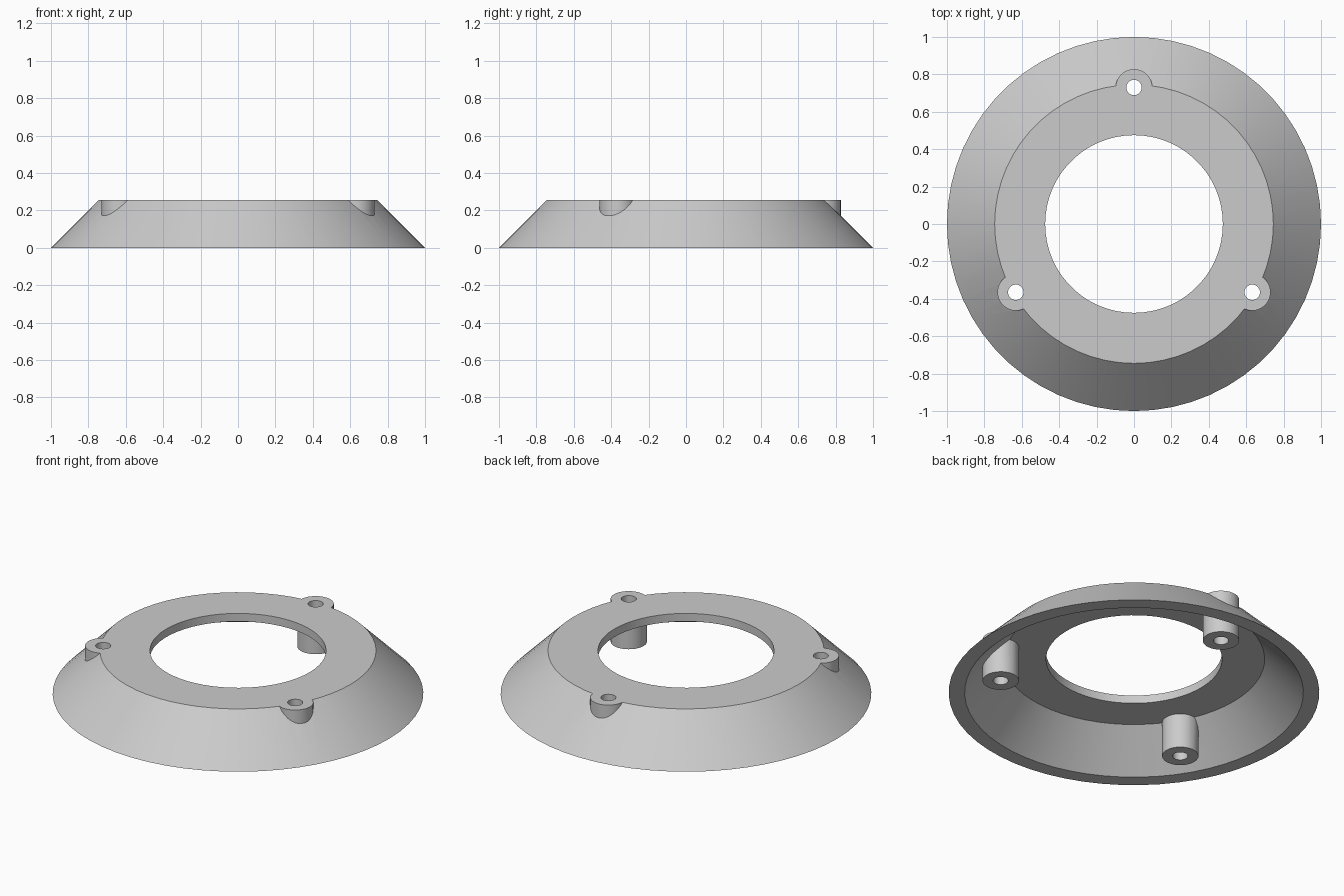
import bpy
import bmesh
from math import radians, sin, cos
from mathutils import Vector

cube = bpy.data.objects.get("Cube")
if cube:
    bpy.data.objects.remove(cube, do_unlink=True)

HEIGHT = 0.255
CEILING = 0.207
BOSS_RADIUS = 0.098
BOSS_DISTANCE = 0.73
HOLE_RADIUS = 0.041
SEGMENTS = 60

grey = bpy.data.materials.new("plain grey")
grey.use_nodes = True
colour = (0.6, 0.6, 0.6, 1)
grey.diffuse_color = colour
grey.node_tree.nodes["Principled BSDF"].inputs["Base Color"].default_value = colour


def make_object(name, bm):
    bmesh.ops.recalc_face_normals(bm, faces=bm.faces)
    mesh = bpy.data.meshes.new(name)
    bm.to_mesh(mesh)
    bm.free()
    mesh.materials.append(grey)
    obj = bpy.data.objects.new(name, mesh)
    bpy.context.collection.objects.link(obj)
    return obj


def lathe(name, profile):
    """Revolve a closed (radius, z) outline around the z axis."""
    bm = bmesh.new()
    verts = [bm.verts.new((0, r, z)) for r, z in profile]
    edges = [bm.edges.new((v, verts[i - 1])) for i, v in enumerate(verts)]
    bmesh.ops.spin(bm, geom=verts + edges, cent=(0, 0, 0), axis=(0, 0, 1),
                   angle=radians(360), steps=SEGMENTS)
    bmesh.ops.remove_doubles(bm, verts=bm.verts, dist=0.0001)
    return make_object(name, bm)


def cylinder(name, radius, bottom, top, place):
    bm = bmesh.new()
    bmesh.ops.create_cone(bm, cap_ends=True, segments=32, radius1=radius,
                          radius2=radius, depth=top - bottom)
    bmesh.ops.translate(bm, verts=bm.verts,
                        vec=place + Vector((0, 0, (top + bottom) / 2)))
    return make_object(name, bm)


def combine(target, tool, operation):
    """Apply a boolean and discard the tool."""
    mod = target.modifiers.new(operation, "BOOLEAN")
    mod.operation = operation
    mod.solver = "EXACT"
    mod.object = tool
    bpy.context.view_layer.objects.active = target
    bpy.ops.object.modifier_apply(modifier=mod.name)
    bpy.data.objects.remove(tool, do_unlink=True)


# Hollow conical skirt with a flat top ring
ring = lathe("mounting_ring", [
    (1.0, 0), (0.745, HEIGHT), (0.475, HEIGHT),
    (0.475, CEILING), (0.705, CEILING), (0.914, 0)])

# Three screw bosses, each drilled right through
places = [Vector((cos(radians(a)), sin(radians(a)), 0)) * BOSS_DISTANCE
          for a in (90, 210, 330)]
for place in places:
    combine(ring, cylinder("screw_boss", BOSS_RADIUS, 0, HEIGHT, place), "UNION")
for place in places:
    combine(ring, cylinder("screw_hole", HOLE_RADIUS, -0.1, HEIGHT + 0.1, place),
            "DIFFERENCE")

# Smooth walls with crisp rims
bpy.ops.object.select_all(action="DESELECT")
ring.select_set(True)
bpy.context.view_layer.objects.active = ring
bpy.ops.object.shade_smooth_by_angle(angle=radians(30))
